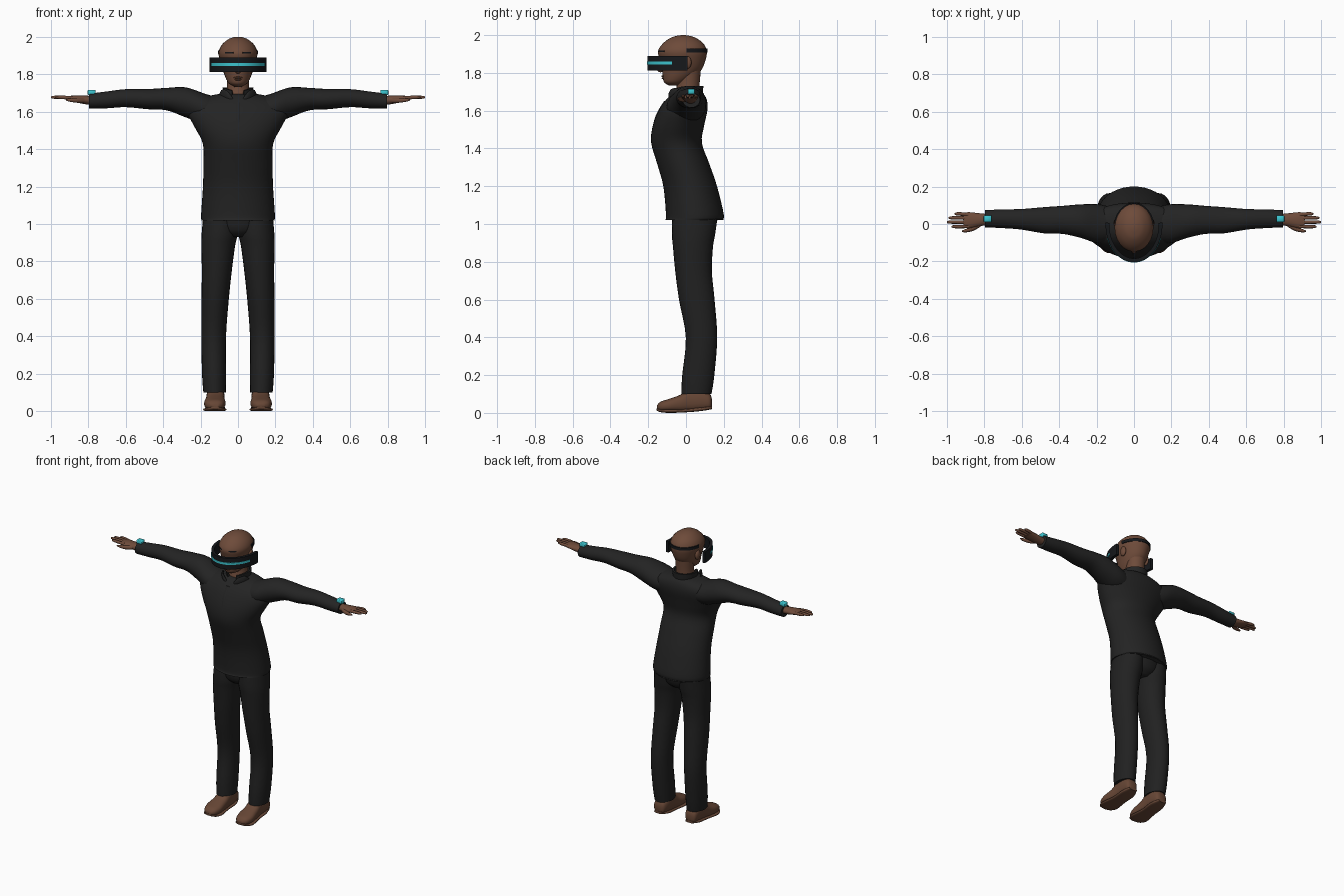
import bpy, bmesh
from math import sin, cos, pi, radians
from mathutils import Vector

if "Cube" in bpy.data.objects:
    bpy.data.objects.remove(bpy.data.objects["Cube"])


def material(name, r, g, b):
    m = bpy.data.materials.new(name)
    m.use_nodes = True
    m.diffuse_color = (r, g, b, 1)
    m.node_tree.nodes["Principled BSDF"].inputs["Base Color"].default_value = (r, g, b, 1)
    return m


SKIN = material("brown skin", .155, .07, .042)
SHOE = material("brown shoe leather", .135, .062, .036)
SHIRT = material("charcoal shirt", .017, .017, .017)
TROUSERS = material("charcoal trousers", .015, .015, .015)
BLACK = material("black plastic", .008, .009, .011)
CYAN = material("glowing cyan", .045, .55, .62)


def finish(name, bm, mat):
    bmesh.ops.recalc_face_normals(bm, faces=bm.faces)
    mesh = bpy.data.meshes.new(name)
    bm.to_mesh(mesh)
    bm.free()
    mesh.materials.append(mat)
    obj = bpy.data.objects.new(name, mesh)
    bpy.context.collection.objects.link(obj)
    bpy.ops.object.select_all(action='DESELECT')
    obj.select_set(True)
    bpy.context.view_layer.objects.active = obj
    bpy.ops.object.shade_smooth_by_angle(angle=radians(50))
    return obj


def smooth_path(rings, steps):
    """Catmull-Rom interpolation between section descriptions."""
    pts = [Vector(r) for r in rings]
    out = []
    for i in range(len(pts) - 1):
        a, b, c, d = pts[max(i - 1, 0)], pts[i], pts[i + 1], pts[min(i + 2, len(pts) - 1)]
        for k in range(steps):
            t = k / steps
            out.append(b + (c - a) * (t / 2) + (a * 2 - b * 5 + c * 4 - d) * (t * t / 2)
                       + (b * 3 - a - c * 3 + d) * (t ** 3 / 2))
    return out + [pts[-1]]


def loft(name, axis, rings, mat, side=1, sides=24, power=1.0, steps=4):
    """Skin rounded sections (position, centre u, centre v, radius u, radius v) along an axis."""
    bm = bmesh.new()
    loops = []
    for p, u, v, ru, rv in smooth_path(rings, steps):
        loop = []
        for k in range(sides):
            a = 2 * pi * k / sides
            c, s = cos(a), sin(a)
            cu = u + ru * abs(c) ** power * (1 if c > 0 else -1)
            cv = v + rv * abs(s) ** power * (1 if s > 0 else -1)
            co = {"X": (p, cu, cv), "Y": (cu, p, cv), "Z": (cu, cv, p)}[axis]
            loop.append(bm.verts.new((co[0] * side, co[1], co[2])))
        loops.append(loop)
    for a, b in zip(loops, loops[1:]):
        for k in range(sides):
            n = (k + 1) % sides
            bm.faces.new((a[k], a[n], b[n], b[k]))
    bm.faces.new(loops[0])
    bm.faces.new(loops[-1])
    return finish(name, bm, mat)


def band(name, cy, rx, ry, start, end, z0, z1, thick, mat, flare=0, dip=0, count=36):
    """Curved strip around the vertical axis; angles in degrees from the front."""
    bm = bmesh.new()
    rows = []
    for k in range(count + 1):
        a = radians(start + (end - start) * k / count)
        top = z1 - dip * max(cos(a), 0) ** 2
        corners = ((0, z0), (0 + flare, top), (flare - thick, top), (-thick, z0))
        rows.append([bm.verts.new(((rx + d) * sin(a), cy - (ry + d) * cos(a), z)) for d, z in corners])
    for a, b in zip(rows, rows[1:]):
        for k in range(4):
            n = (k + 1) % 4
            bm.faces.new((a[k], a[n], b[n], b[k]))
    bm.faces.new(rows[0])
    bm.faces.new(rows[-1])
    return finish(name, bm, mat)


def box(name, centre, size, mat):
    bm = bmesh.new()
    bmesh.ops.create_cube(bm, size=1)
    for v in bm.verts:
        v.co = Vector(c + x * s for c, x, s in zip(centre, v.co, size))
    bmesh.ops.bevel(bm, geom=bm.edges[:], offset=.003, segments=1, affect='EDGES')
    return finish(name, bm, mat)


def ball(name, centre, size, mat):
    bm = bmesh.new()
    bmesh.ops.create_uvsphere(bm, u_segments=16, v_segments=10, radius=1)
    for v in bm.verts:
        v.co = Vector(c + x * s for c, x, s in zip(centre, v.co, size))
    return finish(name, bm, mat)


# Head and neck
loft("head", "Z", [(1.733, 0, -.06, .02, .03), (1.75, 0, -.058, .048, .058), (1.78, 0, -.04, .066, .083),
                   (1.82, 0, -.022, .08, .106), (1.87, 0, -.018, .095, .122), (1.915, 0, -.019, .104, .129),
                   (1.955, 0, -.015, .088, .108), (1.985, 0, -.015, .055, .068), (1.997, 0, -.015, .025, .03),
                   (2, 0, -.015, .005, .006)], SKIN)
loft("neck", "Z", [(1.6, 0, 0, .075, .08), (1.68, 0, .005, .064, .066), (1.74, 0, .012, .058, .06),
                   (1.83, 0, .015, .062, .065)], SKIN)
ball("nose", (0, -.135, 1.825), (.018, .022, .022), SKIN)
ball("upper_lip", (0, -.122, 1.782), (.024, .009, .005), SHOE)
ball("lower_lip", (0, -.12, 1.772), (.02, .009, .006), SHOE)

# Headset: curved visor, light strip and rear strap
band("visor", 0, .152, .204, -92, 92, 1.812, 1.89, .02, BLACK)
band("visor_light", 0, .154, .206, -69, 69, 1.845, 1.86, .006, CYAN)
band("rear_strap", -.019, .108, .132, 100, 260, 1.908, 1.928, .012, BLACK)

# Shirt
loft("shirt_body", "Z", [(1.02, 0, .04, .194, .15), (1.05, 0, .047, .197, .153), (1.2, 0, .022, .187, .142),
                         (1.32, 0, -.015, .185, .138), (1.43, 0, -.05, .188, .134),
                         (1.52, 0, -.04, .233, .136), (1.6, 0, -.016, .272, .129),
                         (1.65, 0, 0, .25, .112), (1.685, 0, .01, .15, .085), (1.7, 0, .01, .06, .05)],
     SHIRT, sides=40)
band("shirt_hem", .045, .194, .154, 120, 240, 1.02, 1.06, .02, SHIRT, flare=-.006)
band("collar", .008, .076, .078, 24, 336, 1.65, 1.73, .012, SHIRT, flare=.006, dip=.02)
loft("button_placket", "Z", [(1.5, 0, -.176, .012, .005), (1.58, 0, -.153, .012, .005),
                             (1.65, 0, -.112, .012, .005)], SHIRT, sides=8)

# Trouser seat joining the legs
loft("trouser_seat", "Z", [(.93, 0, .04, .06, .07), (.97, 0, .042, .13, .11), (1.06, 0, .048, .17, .125)], TROUSERS)

for label, s in (("left", 1), ("right", -1)):
    # Collar wings
    loft(label + "_collar_wing", "X", [(.025, -.088, 1.66, .006, .01), (.055, -.082, 1.685, .008, .025),
                                       (.085, -.05, 1.69, .012, .03), (.1, -.02, 1.675, .008, .02)],
         SHIRT, s, sides=10)
    # Sleeve and hand
    loft(label + "_sleeve", "X", [(.06, 0, 1.6, .07, .06), (.18, 0, 1.617, .104, .08), (.28, .015, 1.65, .09, .08),
                                  (.38, .022, 1.667, .075, .06), (.48, .02, 1.667, .07, .054),
                                  (.6, .025, 1.672, .055, .048), (.7, .028, 1.663, .05, .045),
                                  (.795, .028, 1.656, .046, .04)], SHIRT, s)
    loft(label + "_palm", "X", [(.78, .025, 1.66, .028, .024), (.83, .022, 1.664, .036, .022),
                                (.88, .02, 1.67, .043, .016), (.91, .02, 1.673, .04, .01)], SKIN, s, sides=16)
    for finger, y, tip in (("index", -.014, .975), ("middle", .01, 1), ("ring", .033, .99), ("little", .054, .96)):
        base = y * .9
        loft(f"{label}_{finger}_finger", "X", [(.88, base, 1.672, .009, .01), (.93, y, 1.676, .0095, .01),
                                               (tip - .012, y, 1.677, .008, .008), (tip, y, 1.677, .003, .003)],
             SKIN, s, sides=10)
    loft(label + "_thumb", "X", [(.82, 0, 1.66, .015, .014), (.86, -.024, 1.66, .013, .013),
                                 (.9, -.036, 1.662, .009, .009), (.92, -.038, 1.663, .003, .003)],
         SKIN, s, sides=10)
    # Wrist sensor
    box(label + "_wrist_sensor", (.782 * s, .028, 1.702), (.042, .036, .028), CYAN)
    # Ear and brow
    ball(label + "_ear", (.095 * s, .005, 1.855), (.014, .024, .034), SKIN)
    band(label + "_brow", -.019, .105, .13, 14 * s, 42 * s, 1.91, 1.918, .006, BLACK, count=8)
    # Trouser leg
    loft(label + "_trouser_leg", "Z", [(.1, .125, .055, .06, .08), (.2, .128, .065, .064, .085),
                                       (.4, .13, .082, .066, .083), (.6, .122, .057, .073, .094),
                                       (.75, .113, .04, .08, .097), (.88, .106, .037, .09, .106),
                                       (.95, .098, .04, .096, .115), (1.06, .092, .05, .092, .12)],
         TROUSERS, s)
    # Shoe and sole
    loft(label + "_shoe", "Y", [(.137, .122, .055, .02, .02), (.125, .122, .06, .04, .042), (.08, .12, .07, .048, .06),
                                (.02, .12, .067, .048, .062), (-.03, .122, .05, .052, .046),
                                (-.09, .124, .04, .057, .034), (-.135, .124, .034, .044, .025),
                                (-.154, .122, .03, .02, .01)], SHOE, s, power=.8)
    loft(label + "_sole", "Y", [(.138, .122, .028, .03, .008), (.08, .12, .02, .05, .01), (0, .122, .012, .05, .009),
                                (-.09, .124, .009, .062, .009), (-.135, .124, .012, .048, .008),
                                (-.155, .122, .018, .02, .006)], SHOE, s, power=.6)
